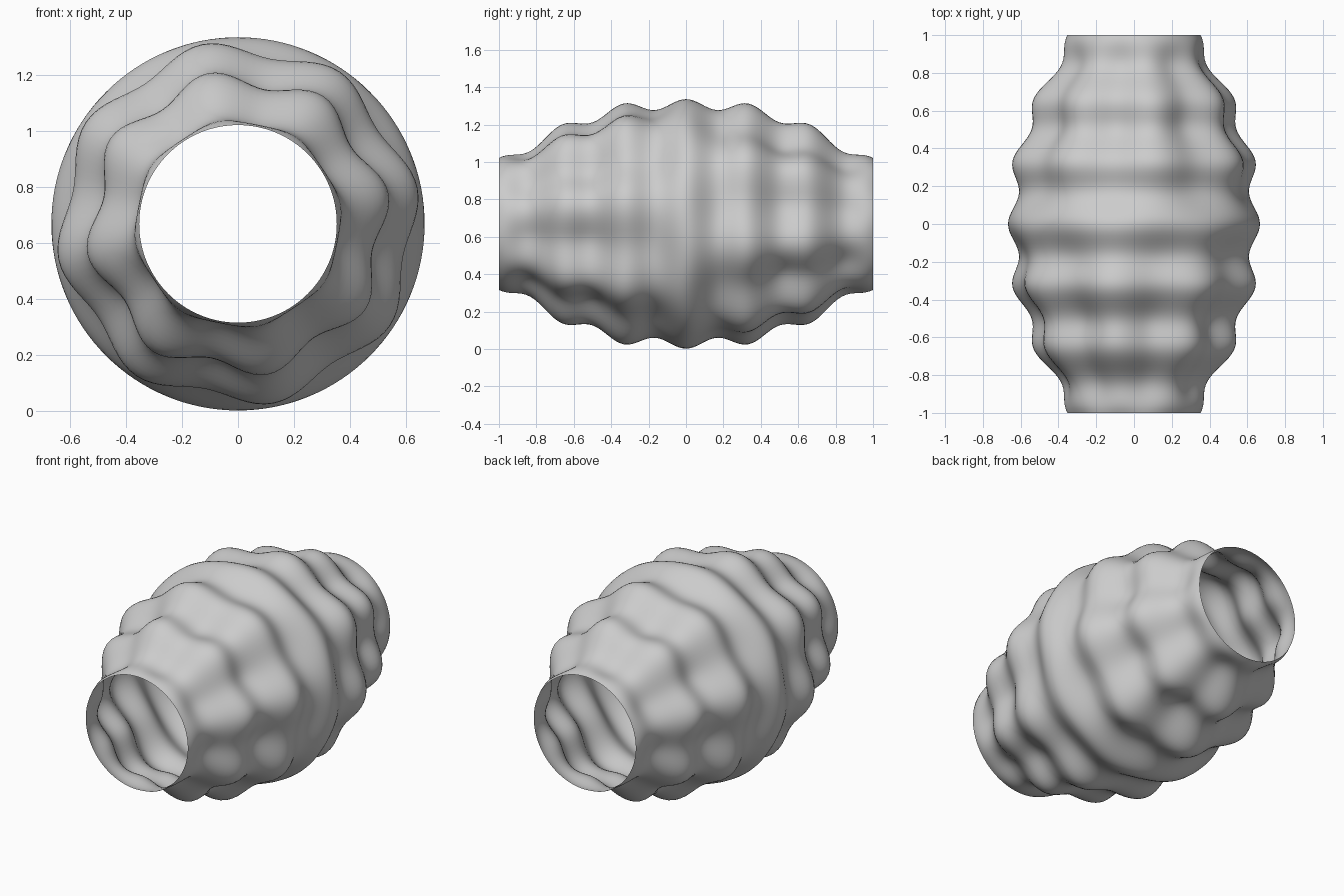
import bpy, bmesh
from math import sin, cos, pi

if "Cube" in bpy.data.objects:
    bpy.data.objects.remove(bpy.data.objects["Cube"])

RINGS, SEGS = 96, 128
CENTRE_Z = 0.669


def radius(y, a):
    # barrel profile + ring ripples + eight lobes that swap phase front to back
    barrel = 0.325 + 0.314 * cos(pi * y / 2)
    ripple = 0.028 * cos(6 * pi * y)
    lobes = -0.032 * sin(pi * y) * sin(8 * a)
    return barrel + ripple + lobes


# open-ended rippled barrel lying along y
bm = bmesh.new()
rings = []
for i in range(RINGS + 1):
    y = -1 + 2 * i / RINGS
    ring = []
    for j in range(SEGS):
        a = 2 * pi * j / SEGS
        r = radius(y, a)
        ring.append(bm.verts.new((r * cos(a), y, CENTRE_Z + r * sin(a))))
    rings.append(ring)

for lo, hi in zip(rings, rings[1:]):
    for j in range(SEGS):
        k = (j + 1) % SEGS
        bm.faces.new((lo[j], hi[j], hi[k], lo[k])).smooth = True
bmesh.ops.recalc_face_normals(bm, faces=bm.faces)

mesh = bpy.data.meshes.new("rippled_barrel")
bm.to_mesh(mesh)
bm.free()
bpy.context.collection.objects.link(bpy.data.objects.new("rippled_barrel", mesh))
